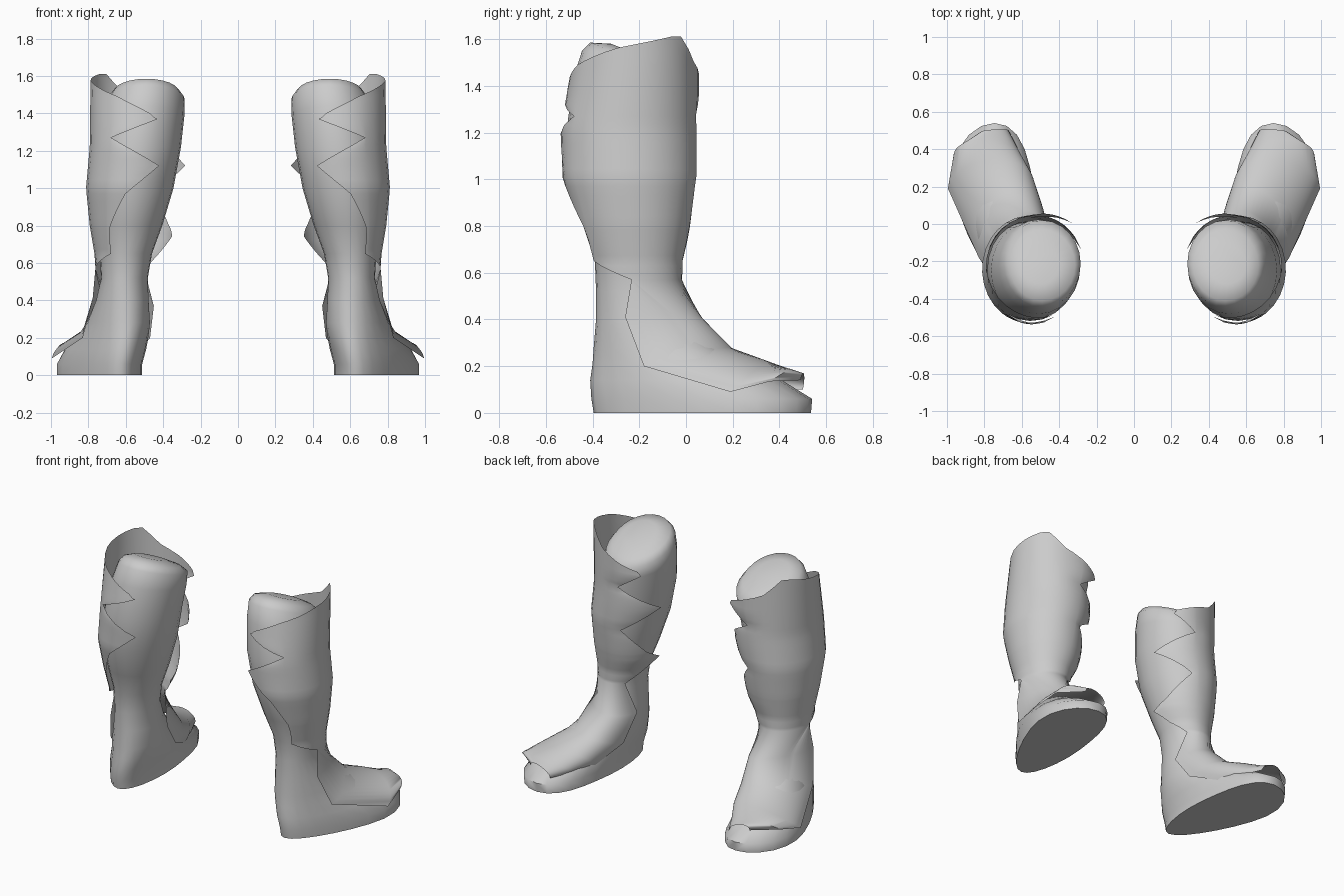
import bpy, bmesh, math
from mathutils import Vector

cube = bpy.data.objects.get("Cube")
if cube:
    bpy.data.objects.remove(cube, do_unlink=True)

grey = bpy.data.materials.new("plain_grey")
grey.use_nodes = True
colour = (0.6, 0.6, 0.6, 1)
grey.diffuse_color = colour
grey.node_tree.nodes["Principled BSDF"].inputs["Base Color"].default_value = colour


def mix(a, b, f):
    return tuple(p + (q - p) * f for p, q in zip(a, b))


def ring_point(row, angle, off=0.0):
    """Point on a horizontal section; angle 0 is outward, 90 is toward the toes."""
    z, heel, toe, cx, hw, skew, taper, tilt = row
    xn, yn = math.cos(angle), math.sin(angle)
    y = (heel + toe) / 2 + ((toe - heel) / 2 + off) * yn
    x = cx + skew * (y + 0.22) + (hw + off) * xn * (1 + taper * yn)
    x -= 0.45 * max(0, y - 0.1) ** 2      # toes curve inward
    return Vector((x, y, z - tilt * (yn + 1) / 2))


def loft(name, rows, closed):
    """Skin rows of points, listed from top to bottom."""
    bm = bmesh.new()
    grid = [[bm.verts.new(p) for p in row] for row in rows]
    n = len(grid[0])
    for a, b in zip(grid, grid[1:]):
        for j in range(n if closed else n - 1):
            k = (j + 1) % n
            bm.faces.new((a[j], b[j], b[k], a[k]))
    if closed:
        bm.faces.new(grid[0])
        bm.faces.new(grid[-1][::-1])
    mesh = bpy.data.meshes.new(name)
    bm.to_mesh(mesh)
    bm.free()
    ob = bpy.data.objects.new(name, mesh)
    bpy.context.collection.objects.link(ob)
    mesh.materials.append(grey)
    bpy.ops.object.select_all(action="DESELECT")
    ob.select_set(True)
    bpy.context.view_layer.objects.active = ob
    bpy.ops.object.shade_smooth_by_angle(angle=math.radians(60))
    ob.modifiers.new("other_side", "MIRROR")


# Sections: z, heel y, toe y, centre x, half width, skew, taper, tilt
knee = [
    (1.58, -0.32, -0.12, 0.50, 0.10, 0, 0, 0.08),
    (1.585, -0.41, -0.03, 0.49, 0.175, 0, 0, 0.14),
    (1.55, -0.445, 0.02, 0.49, 0.205, 0, 0, 0.15),
    (1.44, -0.48, 0.025, 0.505, 0.218, 0, 0, 0.11),
]
shank = [
    (1.22, -0.51, 0.015, 0.535, 0.23, 0, 0, 0),
    (1.00, -0.50, 0.015, 0.565, 0.22, 0, 0, 0),
    (0.80, -0.44, -0.015, 0.585, 0.18, 0, 0, 0),
    (0.65, -0.39, -0.045, 0.60, 0.14, 0, 0, 0),
    (0.52, -0.385, -0.045, 0.607, 0.125, 0, 0, 0),
]
foot = [
    (0.40, -0.385, 0.02, 0.615, 0.14, 0.08, 0, 0),
    (0.28, -0.395, 0.14, 0.625, 0.165, 0.14, 0.05, 0),
    (0.21, -0.40, 0.26, 0.635, 0.18, 0.18, 0.12, 0),
    (0.14, -0.41, 0.41, 0.65, 0.20, 0.21, 0.20, 0),
    (0.06, -0.405, 0.54, 0.665, 0.21, 0.22, 0.26, 0),
    (0.00, -0.395, 0.535, 0.665, 0.21, 0.22, 0.26, 0),
]
SEG = 24
loft("legs", [[ring_point(r, math.tau * j / SEG) for j in range(SEG)]
              for r in knee + shank + foot], True)

# Armour sheet follows the shank, continued straight up past the knee
guide = [(1.65, -0.43, 0.015, 0.535, 0.225, 0, 0, 0)] + shank
rim = [(-105, 1.40), (-65, 1.49), (-20, 1.56), (46, 1.62), (75, 1.50), (128, 1.40)]


def guide_row(z):
    for hi, lo in zip(guide, guide[1:]):
        if z >= lo[0]:
            return mix(lo, hi, (z - lo[0]) / (hi[0] - lo[0]))


def rim_height(deg):
    for a, b in zip(rim, rim[1:]):
        if deg <= b[0]:
            return mix(a, b, (deg - a[0]) / (b[0] - a[0]))[1]
    return rim[-1][1]


def spread(a, b, n):
    return [a + (b - a) * j / n for j in range(n)]


def wrap_row(z, start, end, flare, lift):
    """One strip of the sheet; lift raises it from level (0) to the rim (1)."""
    left, right = max(start, -55), min(end, 100)
    angles = spread(start, left, 6) + spread(left, right, 12) + spread(right, end, 6) + [end]
    row = []
    for deg in angles:
        off = 0.028 + flare * max(0, (deg - 80) / (end - 80))
        height = z + (rim_height(deg) - z) * lift
        row.append(ring_point(guide_row(height), math.radians(deg), off))
    return row


def arch_row(outer, ridge, inner):
    o, r, i = Vector(outer), Vector(ridge), Vector(inner)
    c = (o + i) / 2
    ts = spread(0, math.pi, 24) + [math.pi]
    return [c + (o - c) * math.cos(t) + (r - c) * abs(math.sin(t)) ** 0.85 for t in ts]


# Jagged shin guard: height, calf edge angle, inner edge angle, inner flare, rim lift
shin = [(1.37, -105, 128, 0.04, 1), (1.37, -114, 132, 0.045, 0), (1.27, -56, 101, 0, 0),
        (1.12, -120, 160, 0.03, 0), (0.97, -82, 112, 0, 0), (0.80, -62, 155, 0.03, 0),
        (0.74, -60, 180, 0.045, 0), (0.65, -62, 160, 0.02, 0), (0.57, -5, 130, 0, 0)]
STEPS = 4
sheet = [wrap_row(*mix(a, b, k / STEPS)) for a, b in zip(shin, shin[1:]) for k in range(STEPS)]
sheet.append(wrap_row(*shin[-1]))
# Instep plate: outer edge, ridge, inner edge
instep = [
    ((0.775, -0.26, 0.41), (0.63, 0.06, 0.41), (0.45, -0.12, 0.37)),
    ((0.83, -0.18, 0.20), (0.68, 0.18, 0.28), (0.47, 0.0, 0.20)),
    ((0.995, 0.19, 0.09), (0.74, 0.34, 0.225), (0.54, 0.2, 0.11)),
    ((0.965, 0.36, 0.135), (0.78, 0.45, 0.185), (0.60, 0.34, 0.10)),
    ((0.82, 0.49, 0.14), (0.75, 0.505, 0.165), (0.67, 0.50, 0.10)),
]
loft("shin_and_instep_armour", sheet + [arch_row(*r) for r in instep], False)
